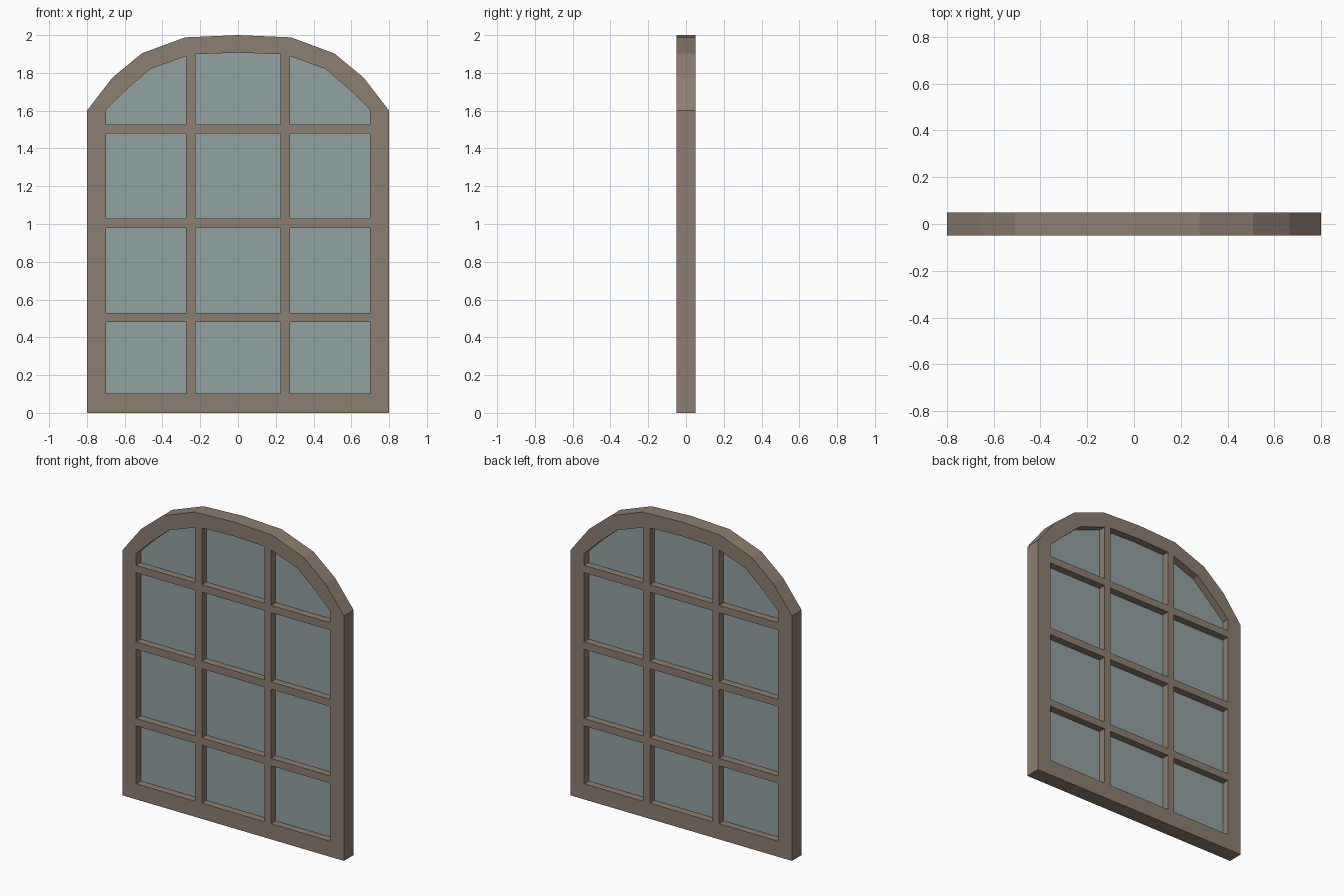
import bpy, bmesh

if "Cube" in bpy.data.objects:
    bpy.data.objects.remove(bpy.data.objects["Cube"])

HALF = 0.05            # half depth of the frame and bars
BAR = 0.024            # half width of the glazing bars
BARS_X = (-0.25, 0.25)
BARS_Z = (0.504, 1.004, 1.504)


def material(name, color):
    m = bpy.data.materials.new(name)
    m.diffuse_color = color
    m.use_nodes = True
    m.node_tree.nodes["Principled BSDF"].inputs["Base Color"].default_value = m.diffuse_color
    return m


wood = material("brown_wood", (0.27, 0.21, 0.163, 1))
pane = material("grey_green_glass", (0.29, 0.363, 0.363, 1))


def mirrored(half):
    """Closed outline from its right half, listed bottom to top centre."""
    return half + [(-x, z) for x, z in reversed(half) if x > 0]


def finish(name, bm, mat):
    bmesh.ops.recalc_face_normals(bm, faces=bm.faces[:])
    mesh = bpy.data.meshes.new(name)
    bm.to_mesh(mesh)
    bm.free()
    mesh.materials.append(mat)
    obj = bpy.data.objects.new(name, mesh)
    bpy.context.collection.objects.link(obj)
    return obj


def prism(name, outline, half, mat):
    """Flat outline in x, z extruded through y."""
    bm = bmesh.new()
    front = [bm.verts.new((x, -half, z)) for x, z in outline]
    back = [bm.verts.new((x, half, z)) for x, z in outline]
    bm.faces.new(front)
    bm.faces.new(back[::-1])
    n = len(outline)
    for i in range(n):
        j = (i + 1) % n
        bm.faces.new((front[i], back[i], back[j], front[j]))
    return finish(name, bm, mat)


# Outer and inner arch outlines with matching points
outer = mirrored([(0.8, 0), (0.8, 1.6), (0.665, 1.775), (0.51, 1.903),
                  (0.28, 1.988), (0, 2.0)])
inner = mirrored([(0.7, 0.102), (0.7, 1.605), (0.59, 1.712), (0.465, 1.82),
                  (0.25, 1.898), (0, 1.907)])

# Arched frame: rectangular section swept around both outlines
bm = bmesh.new()
rings = [[bm.verts.new((x, y, z)) for x, z in loop]
         for loop, y in ((outer, -HALF), (inner, -HALF), (inner, HALF), (outer, HALF))]
n = len(outer)
for a in range(4):
    r, s = rings[a], rings[(a + 1) % 4]
    for i in range(n):
        j = (i + 1) % n
        bm.faces.new((r[i], r[j], s[j], s[i]))
finish("arched_frame", bm, wood)

# Upright bars, tops fitted to the underside of the arch
for cx in BARS_X:
    s = 1 if cx > 0 else -1
    prism("upright_bar", [(cx - s * BAR, 0.102), (cx + s * BAR, 0.102),
                          (cx + s * BAR, 1.889), (cx, 1.898),
                          (cx - s * BAR, 1.899)], HALF, wood)

# Cross bars, one short length per column
spans = ((-0.7, BARS_X[0] - BAR), (BARS_X[0] + BAR, BARS_X[1] - BAR), (BARS_X[1] + BAR, 0.7))
for cz in BARS_Z:
    for x0, x1 in spans:
        prism("cross_bar", [(x0, cz - BAR), (x1, cz - BAR),
                            (x1, cz + BAR), (x0, cz + BAR)], HALF, wood)

# Thin sheet of glass in the middle of the frame
prism("glass", inner, 0.002, pane)
